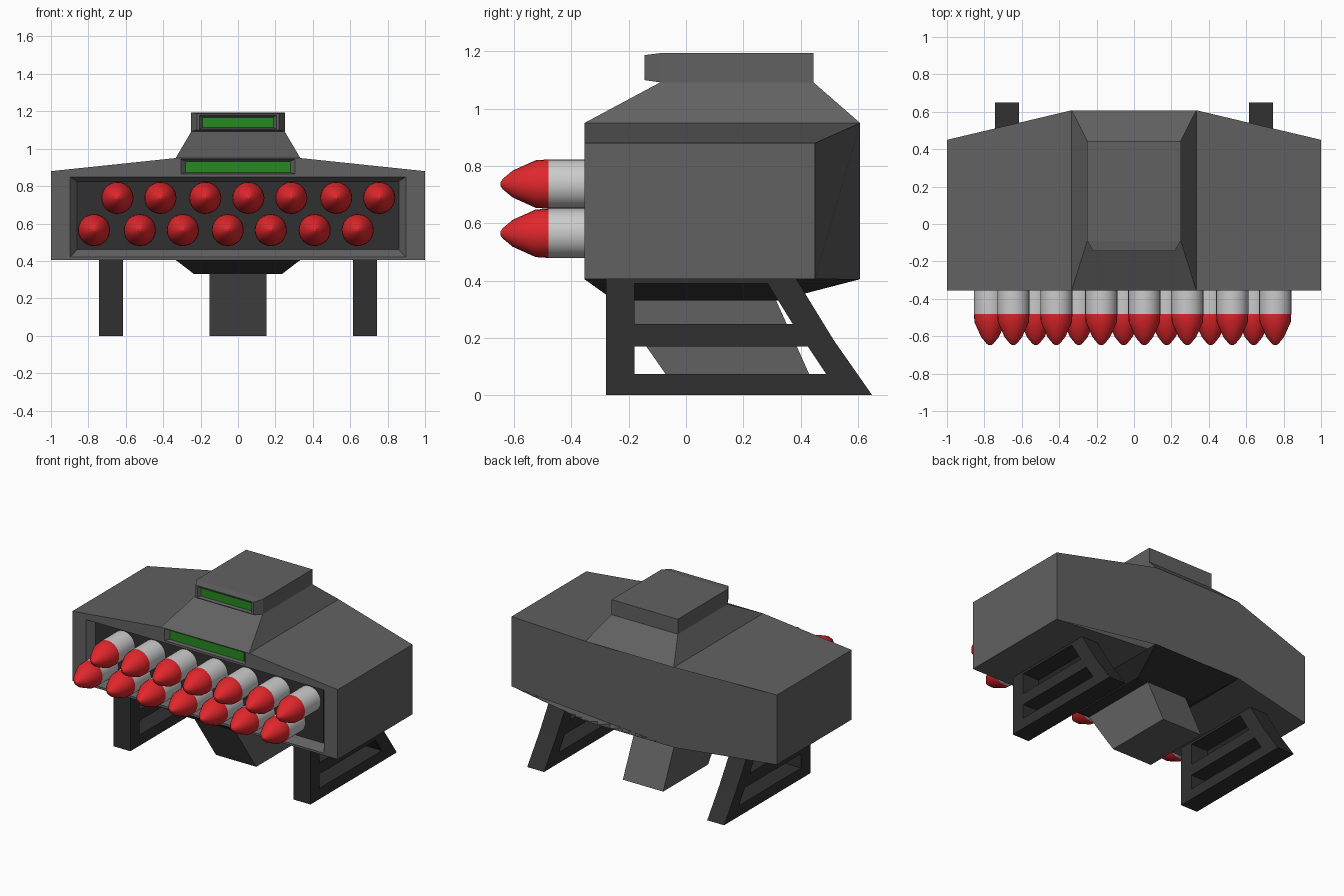
import bpy, bmesh, math

if "Cube" in bpy.data.objects:
    bpy.data.objects.remove(bpy.data.objects["Cube"])

def material(name, r, g, b):
    m = bpy.data.materials.new(name)
    m.diffuse_color = (r, g, b, 1)
    m.use_nodes = True
    m.node_tree.nodes["Principled BSDF"].inputs["Base Color"].default_value = m.diffuse_color
    return m

GREY = material("hull_grey", 0.12, 0.12, 0.12)
DARK = material("dark_grey", 0.03, 0.03, 0.03)
LIGHT = material("light_grey", 0.6, 0.6, 0.6)
RED = material("red", 0.75, 0.02, 0.025)
GREEN = material("green", 0.02, 0.25, 0.015)

def loft(name, a, b, mat=None):
    """Closed solid between two matching rings of points."""
    bm = bmesh.new()
    va, vb = [[bm.verts.new(p) for p in r] for r in (a, b)]
    bm.faces.new(va)
    bm.faces.new(vb)
    n = len(a)
    for i in range(n):
        j = (i + 1) % n
        bm.faces.new((va[i], va[j], vb[j], vb[i]))
    bmesh.ops.recalc_face_normals(bm, faces=bm.faces)
    me = bpy.data.meshes.new(name)
    bm.to_mesh(me)
    bm.free()
    ob = bpy.data.objects.new(name, me)
    bpy.context.collection.objects.link(ob)
    if mat:
        me.materials.append(mat)
    return ob

def rect_y(hx, z0, z1, y):
    return [(-hx, y, z0), (hx, y, z0), (hx, y, z1), (-hx, y, z1)]

def rect_z(hx, y0, y1, z):
    return [(-hx, y0, z), (hx, y0, z), (hx, y1, z), (-hx, y1, z)]

def cut(ob, cutter):
    cutter.hide_render = True
    cutter.hide_set(True)
    m = ob.modifiers.new("cut", 'BOOLEAN')
    m.operation = 'DIFFERENCE'
    m.solver = 'EXACT'
    m.object = cutter

def front_recess(ob, name, outer, inner, y, depth, mat, slope_mat):
    """Tapered pocket in a front face, with a coloured plate on its floor."""
    k = 0.2  # continue the taper a little in front of the face
    lead = [o + (o - i) * k for o, i in zip(outer, inner)]
    cut(ob, loft(name + "_cutter", rect_y(*lead, y - depth * k),
                 rect_y(*inner, y + depth), slope_mat))
    loft(name, rect_y(*inner, y + depth - 0.003), rect_y(*inner, y + depth + 0.01), mat)

# Main hull: front outline lofted to the swept back
outline = [(-1, .405), (-.333, .405), (.333, .405), (1, .405),
           (1, .88), (.333, .95), (-.333, .95), (-1, .88)]
hull = loft("hull", [(x, -.355, z) for x, z in outline],
            [(x, .45 if abs(x) == 1 else .608, z) for x, z in outline], GREY)
front_recess(hull, "missile_bay", (.898, .42, .85), (.86, .46, .825), -.355, .05, DARK, LIGHT)
front_recess(hull, "lower_window", (.305, .866, .946), (.28, .872, .932), -.355, .025, GREEN, GREY)

# Cab on the roof and its visor box
loft("cab", rect_z(.333, -.355, .608, .95), rect_z(.25, -.09, .445, 1.092), GREY)
loft("visor_box", rect_y(.25, 1.092, 1.194, -.09), rect_y(.25, 1.092, 1.194, .445), GREY)
visor = loft("visor_front", rect_y(.218, 1.1, 1.187, -.145), rect_y(.25, 1.092, 1.194, -.09), GREY)
front_recess(visor, "visor_window", (.205, 1.106, 1.18), (.19, 1.113, 1.168), -.145, .02, GREEN, GREY)

# Belly and slanted pedestal
loft("belly", rect_z(.333, -.355, .608, .405), rect_z(.235, -.25, .32, .33), DARK)
loft("pedestal", rect_z(.152, -.25, .315, .33), rect_z(.152, -.02, .463, 0), GREY)

# Side legs: profile with two window openings, mirrored
def prism_x(name, pts, x0, x1):
    return loft(name, [(x0, y, z) for y, z in pts], [(x1, y, z) for y, z in pts], DARK)

legs = prism_x("side_legs", [(-.28, 0), (.65, 0), (.517, .19), (.385, .405), (-.28, .405)], .615, .742)
holes = {"low": [(-.18, .073), (.49, .073), (.425, .17), (-.18, .17)],
         "high": [(-.18, .248), (.373, .248), (.285, .39), (-.18, .39)]}
for key, pts in holes.items():
    cut(legs, prism_x("leg_cutter_" + key, pts, .5, .85))
legs.modifiers.new("mirror", 'MIRROR')

# Missiles: turned profile (y, radius), grey body and red nose
def missile_mesh(sides=24):
    prof = [(-.31, .086), (-.48, .086), (-.525, .083), (-.605, .047), (-.64, .018), (-.648, .006)]
    bm = bmesh.new()
    rings = [[bm.verts.new((r * math.cos(2 * math.pi * k / sides), y,
                            r * math.sin(2 * math.pi * k / sides)))
              for k in range(sides)] for y, r in prof]
    for i in range(len(rings) - 1):
        for k in range(sides):
            j = (k + 1) % sides
            f = bm.faces.new((rings[i][k], rings[i][j], rings[i + 1][j], rings[i + 1][k]))
            f.material_index = int(i > 0)
            f.smooth = True
    bm.faces.new(rings[0])
    bm.faces.new(rings[-1]).material_index = 1
    bmesh.ops.recalc_face_normals(bm, faces=bm.faces)
    me = bpy.data.meshes.new("missile")
    bm.to_mesh(me)
    bm.free()
    me.materials.append(LIGHT)
    me.materials.append(RED)
    return me

mesh = missile_mesh()
rows = [(.737, (-.645, -.415, -.175, .055, .285, .525, .755)),
        (.565, (-.77, -.525, -.295, -.055, .175, .41, .64))]
for row, (z, xs) in enumerate(rows):
    for i, x in enumerate(xs):
        ob = bpy.data.objects.new(f"missile_{row}_{i}", mesh)
        ob.location = (x, 0, z)
        bpy.context.collection.objects.link(ob)
